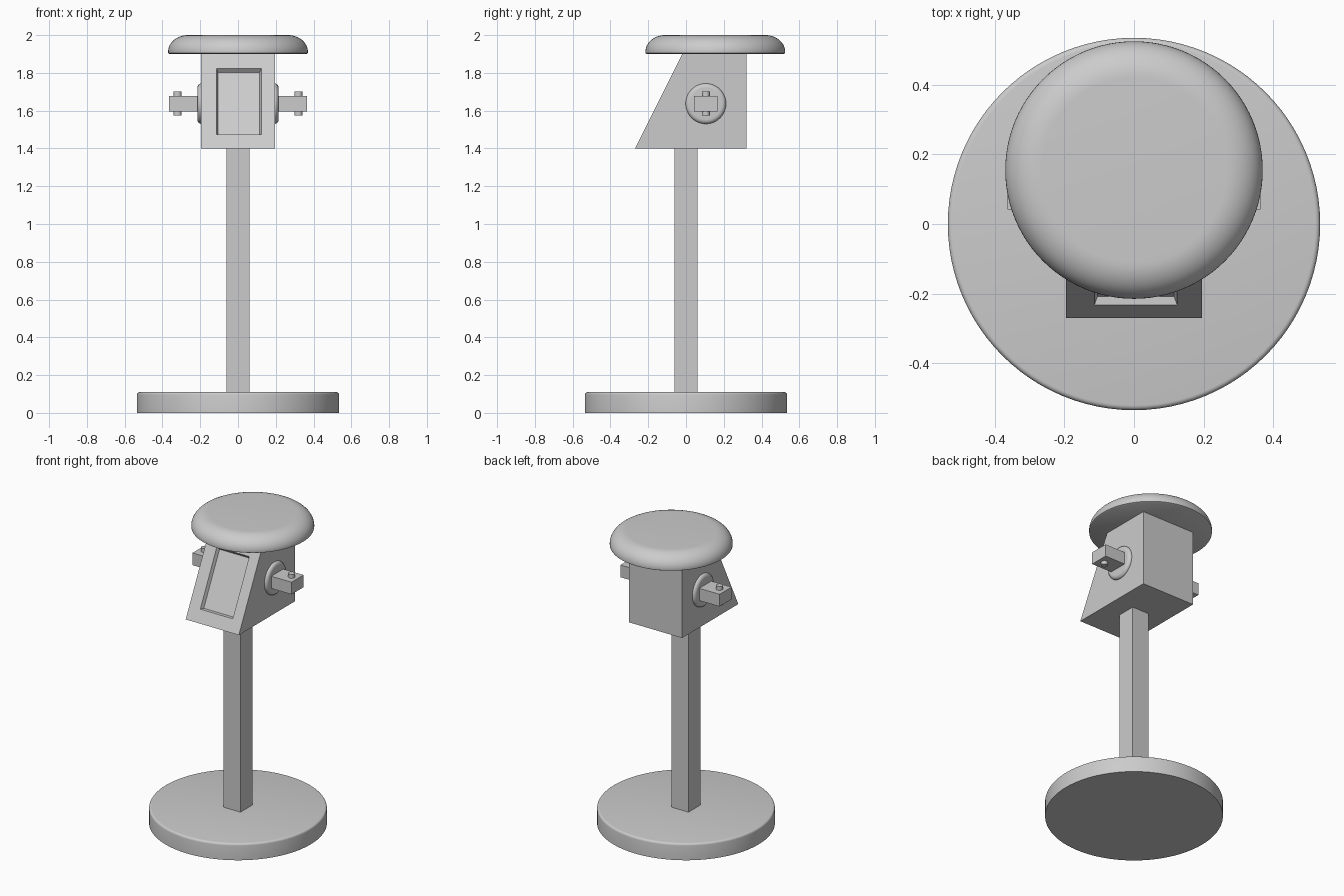
import bpy, bmesh, math
from mathutils import Matrix, Vector

cube = bpy.data.objects.get("Cube")
if cube:
    bpy.data.objects.remove(cube)

grey = bpy.data.materials.new("light grey")
grey.use_nodes = True
grey.diffuse_color = (0.6, 0.6, 0.6, 1)
grey.node_tree.nodes["Principled BSDF"].inputs["Base Color"].default_value = (0.6, 0.6, 0.6, 1)


def finish(name, bm, smooth=False):
    bmesh.ops.recalc_face_normals(bm, faces=bm.faces)
    mesh = bpy.data.meshes.new(name)
    bm.to_mesh(mesh)
    bm.free()
    mesh.materials.append(grey)
    obj = bpy.data.objects.new(name, mesh)
    bpy.context.collection.objects.link(obj)
    if smooth:
        bpy.ops.object.select_all(action='DESELECT')
        bpy.context.view_layer.objects.active = obj
        obj.select_set(True)
        bpy.ops.object.shade_smooth_by_angle(angle=math.radians(35))
    return obj


def box(name, low, high):
    low, high = Vector(low), Vector(high)
    bm = bmesh.new()
    bmesh.ops.create_cube(bm, size=1, matrix=Matrix.Translation((low + high) / 2)
                          @ Matrix.Diagonal((high - low).to_4d()))
    return finish(name, bm)


def lathe(name, profile, matrix, sides=64):
    """Revolve (radius, height) points about z and cap both ends."""
    bm = bmesh.new()
    rings = [[bm.verts.new((r * math.cos(a), r * math.sin(a), h))
              for a in (math.tau * i / sides for i in range(sides))] for r, h in profile]
    for lower, upper in zip(rings, rings[1:]):
        for i in range(sides):
            j = (i + 1) % sides
            bm.faces.new((lower[i], lower[j], upper[j], upper[i]))
    bm.faces.new(rings[0])
    bm.faces.new(rings[-1])
    bm.transform(matrix)
    return finish(name, bm, smooth=True)


def rounded(radius, height, rx, ry, steps=8):
    """Disc profile with an elliptical top edge."""
    angles = [math.pi / 2 * i / steps for i in range(steps + 1)]
    return [(radius, 0)] + [(radius - rx + rx * math.cos(a), height - ry + ry * math.sin(a))
                            for a in angles]


# Base and post
lathe("base", rounded(0.535, 0.11, 0.014, 0.014, 4), Matrix.Identity(4), 96)
box("post", (-0.062, -0.062, 0.1), (0.062, 0.062, 1.41))

# Wedge head with a sunken panel in the sloping front
bm = bmesh.new()
side = [(-0.27, 1.4), (0.32, 1.4), (0.32, 1.9), (-0.02, 1.9)]
left, right = ([bm.verts.new((x, y, z)) for y, z in side] for x in (0.195, -0.195))
bm.faces.new(left)
bm.faces.new(right)
for i in range(3):
    bm.faces.new((left[i], left[i + 1], right[i + 1], right[i]))


def slope(x, z, inward=0):
    up = Vector((0, 0.25, 0.5)).normalized()
    return Vector((x, -0.27 + (z - 1.4) / 2, z)) + Vector((0, up.z, -up.y)) * inward


outer = [right[0], left[0], left[3], right[3]]
corners = [(-0.114, 1.475), (0.124, 1.475), (0.124, 1.822), (-0.114, 1.822)]
lip = [bm.verts.new(slope(x, z)) for x, z in corners]
floor = [bm.verts.new(slope(x - math.copysign(0.009, x),
                            z - math.copysign(0.009, z - 1.65), 0.022)) for x, z in corners]
for a, b in ((outer, lip), (lip, floor)):
    for i in range(4):
        j = (i + 1) % 4
        bm.faces.new((a[i], a[j], b[j], b[i]))
bm.faces.new(floor)
finish("head", bm)

# Domed cap
cap = [(0.362, 0), (0.369, 0.004)] + rounded(0.37, 0.1, 0.105, 0.088, 12)[1:]
lathe("cap", cap, Matrix.Translation((0, 0.155, 1.9)), 96)

# Side collars, arms and pins
for label, s in (("left", 1), ("right", -1)):
    turn = Matrix.Translation((s * 0.19, 0.105, 1.637)) @ Matrix.Rotation(s * math.pi / 2, 4, 'Y')
    lathe(label + "_collar", rounded(0.107, 0.025, 0.024, 0.02), turn, 48)
    xs = sorted((s * 0.2, s * 0.364))
    box(label + "_arm", (xs[0], 0.042, 1.596), (xs[1], 0.168, 1.677))
    lathe(label + "_pin", [(0.021, 1.574), (0.021, 1.702)],
          Matrix.Translation((s * 0.32, 0.105, 0)), 24)
